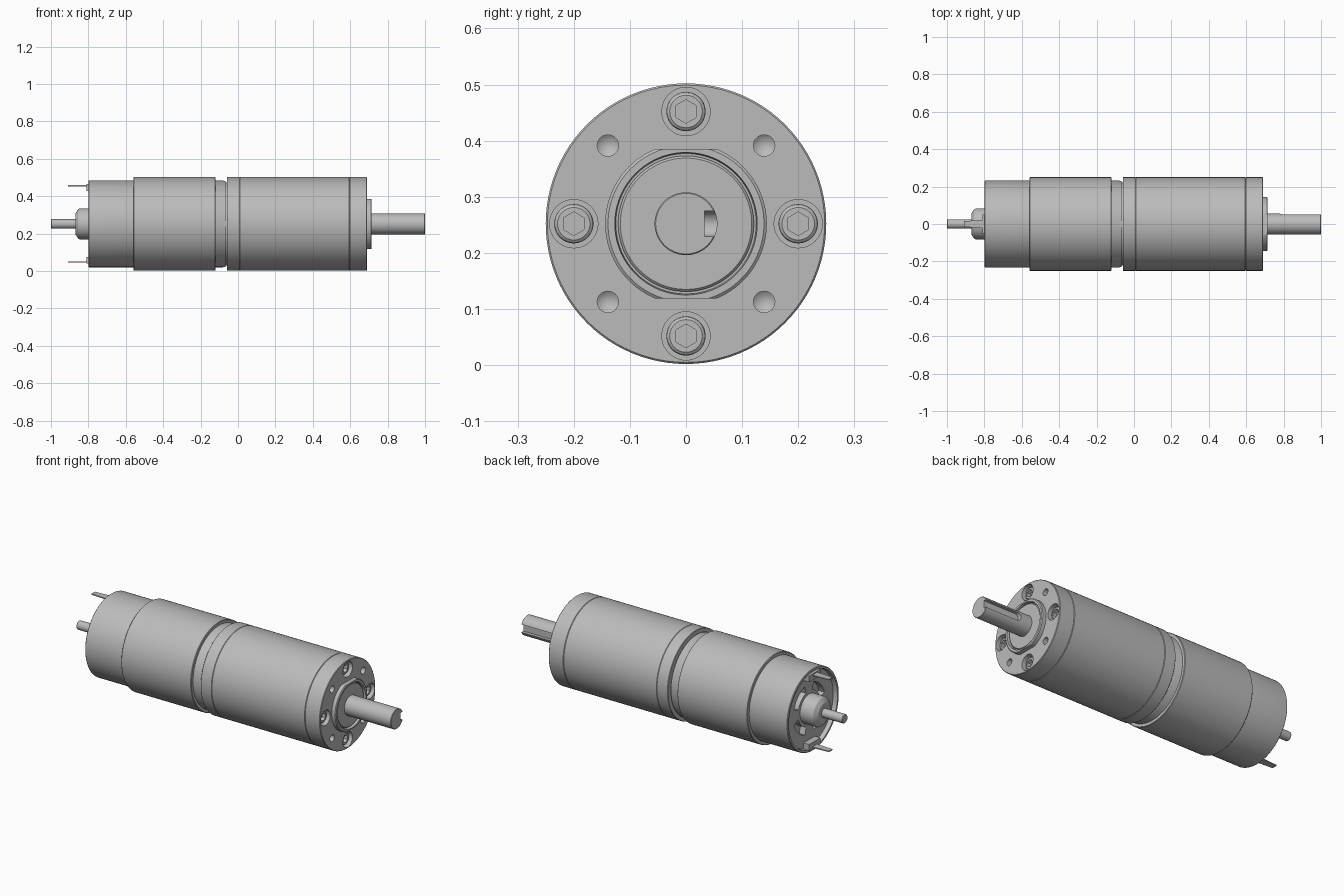
import bpy, bmesh, math
from mathutils import Vector

cube = bpy.data.objects.get("Cube")
if cube:
    bpy.data.objects.remove(cube, do_unlink=True)

AXIS = 0.252   # height of the motor axis
R = 0.25       # main body radius

metal = bpy.data.materials.new("grey metal")
metal.use_nodes = True
grey = (0.5, 0.5, 0.5, 1)
metal.diffuse_color = grey
metal.node_tree.nodes["Principled BSDF"].inputs["Base Color"].default_value = grey


def finish(name, bm):
    bmesh.ops.recalc_face_normals(bm, faces=bm.faces)
    mesh = bpy.data.meshes.new(name)
    bm.to_mesh(mesh)
    bm.free()
    mesh.materials.append(metal)
    obj = bpy.data.objects.new(name, mesh)
    bpy.context.collection.objects.link(obj)
    return obj


def lathe(name, profile, y=0, z=0, sides=96):
    """Turn (x, radius) points about the x axis; offsets are from the motor axis."""
    bm = bmesh.new()
    rings = []
    for x, r in profile:
        count = sides if r > 0 else 1
        rings.append([bm.verts.new((x, y + r * math.sin(math.tau * i / sides),
                                    AXIS + z + r * math.cos(math.tau * i / sides)))
                      for i in range(count)])
    for a, b in zip(rings, rings[1:]):
        for i in range(sides):
            j = (i + 1) % sides
            if len(a) == 1:
                bm.faces.new((a[0], b[i], b[j]))
            elif len(b) == 1:
                bm.faces.new((a[i], a[j], b[0]))
            else:
                bm.faces.new((a[i], a[j], b[j], b[i]))
    return finish(name, bm)


def rod(name, x0, x1, r, chamfer=0.0, **kw):
    pts = [(x0, 0), (x0, r - chamfer), (x0 + chamfer, r),
           (x1 - chamfer, r), (x1, r - chamfer), (x1, 0)]
    if not chamfer:
        pts = [(x0, 0), (x0, r), (x1, r), (x1, 0)]
    return lathe(name, pts, **kw)


def box(name, centre, size):
    bm = bmesh.new()
    bmesh.ops.create_cube(bm, size=1)
    bmesh.ops.scale(bm, vec=size, verts=bm.verts)
    bmesh.ops.translate(bm, vec=Vector(centre) + Vector((0, 0, AXIS)), verts=bm.verts)
    return finish(name, bm)


def cut(target, cutters):
    """Subtract the cutters from the target, then discard them."""
    bpy.context.view_layer.objects.active = target
    for c in cutters:
        mod = target.modifiers.new("cut", "BOOLEAN")
        mod.operation, mod.solver, mod.object = "DIFFERENCE", "EXACT", c
        bpy.ops.object.modifier_apply(modifier=mod.name)
        bpy.data.objects.remove(c, do_unlink=True)


def around(radius, start):
    """Four (y, z) positions around the axis."""
    return [(radius * math.sin(start + k * math.pi / 2),
             radius * math.cos(start + k * math.pi / 2)) for k in range(4)]


# Motor can with a recessed rear face
can = lathe("motor_can", [(-0.775, 0), (-0.775, 0.215), (-0.8, 0.218), (-0.8, 0.229),
                          (-0.797, 0.232), (-0.08, 0.232), (-0.075, 0.23),
                          (-0.066, 0.23), (-0.066, 0)])


# Curved vent slots around the rear hub
def vent(angle):
    bm = bmesh.new()
    steps = 8
    loop = [(r, angle + s * 0.5 * (2 * i / steps - 1))
            for r, s in ((0.1, 1), (0.142, -1)) for i in range(steps + 1)]
    face = bm.faces.new([bm.verts.new((-0.79, r * math.sin(a), AXIS + r * math.cos(a)))
                         for r, a in loop])
    ext = bmesh.ops.extrude_face_region(bm, geom=[face])
    bmesh.ops.translate(bm, vec=(0.05, 0, 0),
                        verts=[v for v in ext["geom"] if isinstance(v, bmesh.types.BMVert)])
    return finish("vent_cutter", bm)


cut(can, [vent(math.pi / 4 + k * math.pi / 2) for k in range(4)])

# Flux sleeve around the can, and the gearbox neck
lathe("sleeve", [(-0.56, 0.23), (-0.56, 0.247), (-0.557, R), (-0.123, R),
                 (-0.12, 0.247), (-0.12, 0.23)])
rod("neck", -0.08, -0.05, 0.222)

# Rear bearing hub and rear shaft
lathe("rear_hub", [(-0.87, 0), (-0.87, 0.055), (-0.855, 0.078), (-0.845, 0.083),
                   (-0.77, 0.083), (-0.77, 0)])
rod("rear_shaft", -1.0, -0.86, 0.025, 0.003, sides=48)

# Terminals with insulating blocks
for side, label in ((1, "upper"), (-1, "lower")):
    box(label + "_terminal_block", (-0.79, 0, side * 0.195), (0.04, 0.1, 0.036))
    tab = box(label + "_terminal", (-0.85, 0, side * 0.204), (0.12, 0.046, 0.006))
    # Tapered tip
    for v in tab.data.vertices:
        if v.co.x < -0.9:
            v.co.y *= 0.65

# Gearbox: rear ring, long housing and front plate, with fine seams
rod("gearbox_rear_ring", -0.06, 0.009, R, 0.002)
rod("gearbox_housing", 0.009, 0.595, R, 0.002)
plate = rod("front_plate", 0.595, 0.69, R, 0.003)
cutters = [rod("counterbore", 0.635, 0.75, 0.043, y=y, z=z, sides=48)
           for y, z in around(0.2, 0)]
cutters += [lathe("mount_hole", [(0.635, 0), (0.65, 0.019), (0.75, 0.019), (0.75, 0)],
                  y=y, z=z, sides=32) for y, z in around(0.197, math.pi / 4)]
cut(plate, cutters)

# Socket head screws in the counterbores
for n, (y, z) in enumerate(around(0.2, 0)):
    screw = lathe("screw_%d" % (n + 1),
                  [(0.63, 0), (0.63, 0.035), (0.668, 0.035), (0.673, 0.033),
                   (0.676, 0.029), (0.676, 0)], y=y, z=z, sides=48)
    cut(screw, [rod("hex_socket", 0.655, 0.7, 0.021, y=y, z=z, sides=6)])

# Front boss with two flats and a bearing recess
boss = lathe("front_boss", [(0.68, 0), (0.68, 0.144), (0.711, 0.144), (0.715, 0.139),
                            (0.715, 0.127), (0.698, 0.125), (0.698, 0)])
cut(boss, [box("flat_cutter", (0.7, 0, s * 0.183), (0.2, 0.4, 0.1)) for s in (1, -1)])
lathe("bearing", [(0.69, 0), (0.69, 0.121), (0.704, 0.121), (0.708, 0.117), (0.708, 0)])

# Output shaft with a round-ended keyway on its +y side
shaft = rod("output_shaft", 0.69, 1.0, 0.056, 0.002)
bm = bmesh.new()
outline = [(1.1, -0.0225), (1.1, 0.0225)]
outline += [(0.8 - 0.0225 * math.sin(a), 0.0225 * math.cos(a))
            for a in (math.pi * i / 12 for i in range(13))]
key = bm.faces.new([bm.verts.new((x, 0.033, AXIS + z)) for x, z in outline])
ext = bmesh.ops.extrude_face_region(bm, geom=[key])
bmesh.ops.translate(bm, vec=(0, 0.06, 0),
                    verts=[v for v in ext["geom"] if isinstance(v, bmesh.types.BMVert)])
cut(shaft, [finish("keyway_cutter", bm)])

# Smooth shading with sharp machined edges
bpy.ops.object.select_all(action="DESELECT")
for obj in bpy.context.collection.objects:
    if obj.type == "MESH" and metal.name in obj.data.materials:
        obj.select_set(True)
        bpy.context.view_layer.objects.active = obj
bpy.ops.object.shade_smooth_by_angle(angle=math.radians(30))
